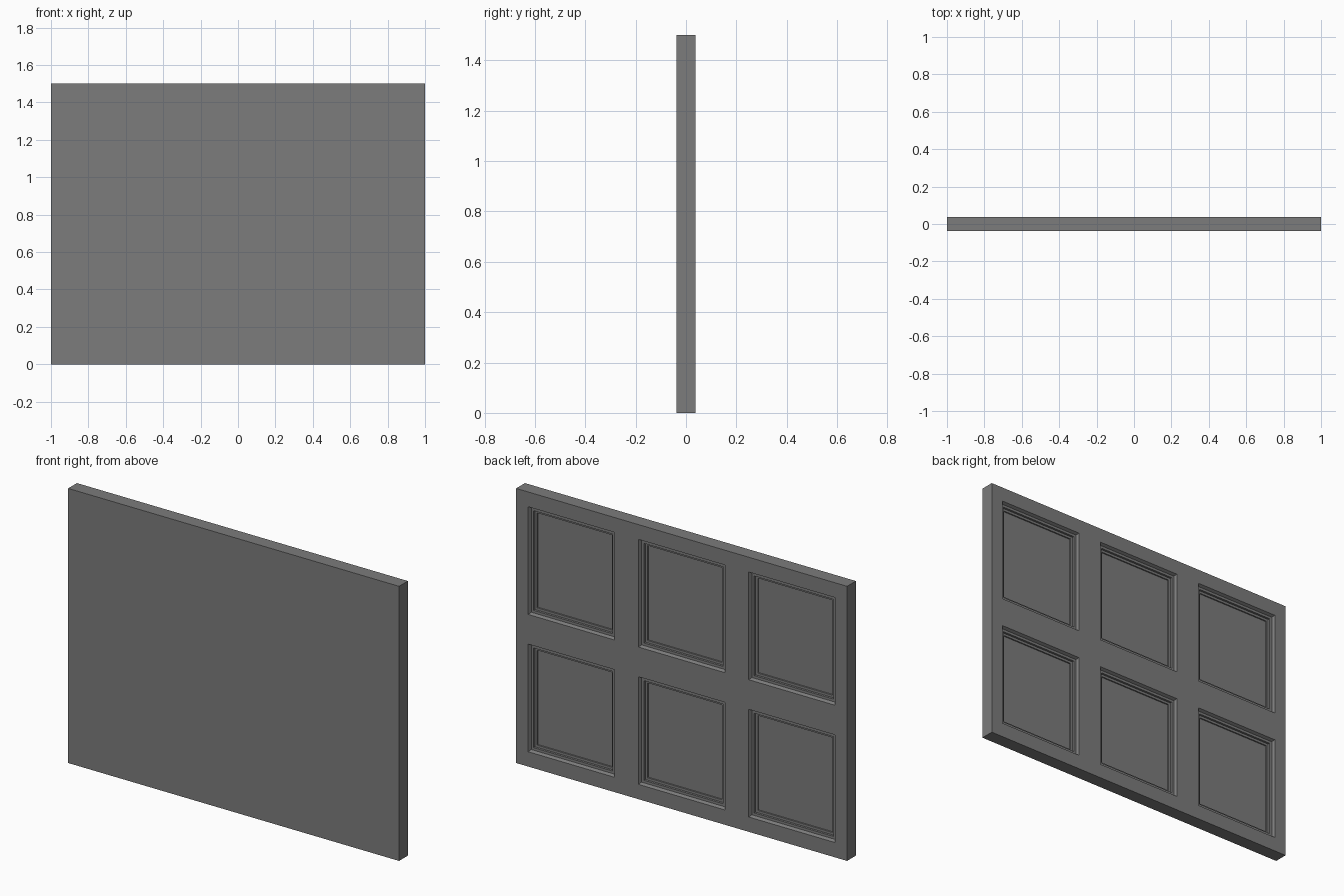
import bpy, bmesh
from mathutils import Vector

if "Cube" in bpy.data.objects:
    bpy.data.objects.remove(bpy.data.objects["Cube"])

W, H, T = 2.0, 1.5, 0.076
COLS, ROWS = 3, 2
PW, PH = 0.522, 0.588

# Moulding profile of each recess: (inset from opening edge, depth below back face)
PROFILE = [(0, 0), (0.008, 0.016), (0.022, 0.016), (0.022, 0.028), (0.035, 0.028), (0.036, 0.034)]

bm = bmesh.new()


def quad(pts):
    bm.faces.new([bm.verts.new(p) for p in pts])


def rect(x0, x1, z0, z1, y):
    return [Vector(p) for p in ((x0, y, z0), (x0, y, z1), (x1, y, z1), (x1, y, z0))]


# Grid lines: margins, openings and rails alternate, so odd/odd cells are openings
def lines(start, size, count, opening):
    cell = size / count
    out = [start]
    for i in range(count):
        c = start + cell * (i + 0.5)
        out += [c - opening / 2, c + opening / 2]
    return out + [start + size]


xs = lines(-W / 2, W, COLS, PW)
zs = lines(0, H, ROWS, PH)

# Back face with moulded recesses
for i in range(len(xs) - 1):
    for j in range(len(zs) - 1):
        cell = xs[i], xs[i + 1], zs[j], zs[j + 1]
        if i % 2 == 0 or j % 2 == 0:
            quad(rect(*cell, T / 2))
            continue
        x0, x1, z0, z1 = cell
        rings = [rect(x0 + a, x1 - a, z0 + a, z1 - a, T / 2 - d) for a, d in PROFILE]
        for outer, inner in zip(rings, rings[1:]):
            for k in range(4):
                n = (k + 1) % 4
                quad([outer[k], outer[n], inner[n], inner[k]])
        quad(rings[-1])

bmesh.ops.remove_doubles(bm, verts=bm.verts, dist=1e-5)

# Edges and flat front, extruded from the outline of the back face
rim = [e for e in bm.edges if e.is_boundary]
new = bmesh.ops.extrude_edge_only(bm, edges=rim)["geom"]
for v in new:
    if isinstance(v, bmesh.types.BMVert):
        v.co.y = -T / 2
bmesh.ops.contextual_create(bm, geom=[e for e in bm.edges if e.is_boundary])
bmesh.ops.recalc_face_normals(bm, faces=bm.faces)

mesh = bpy.data.meshes.new("panelled_door")
bm.to_mesh(mesh)
bm.free()

# Dark grey finish
paint = bpy.data.materials.new("dark_grey")
paint.diffuse_color = (0.2, 0.2, 0.2, 1)
paint.use_nodes = True
paint.node_tree.nodes["Principled BSDF"].inputs["Base Color"].default_value = paint.diffuse_color
mesh.materials.append(paint)

door = bpy.data.objects.new("panelled_door", mesh)
bpy.context.collection.objects.link(door)
